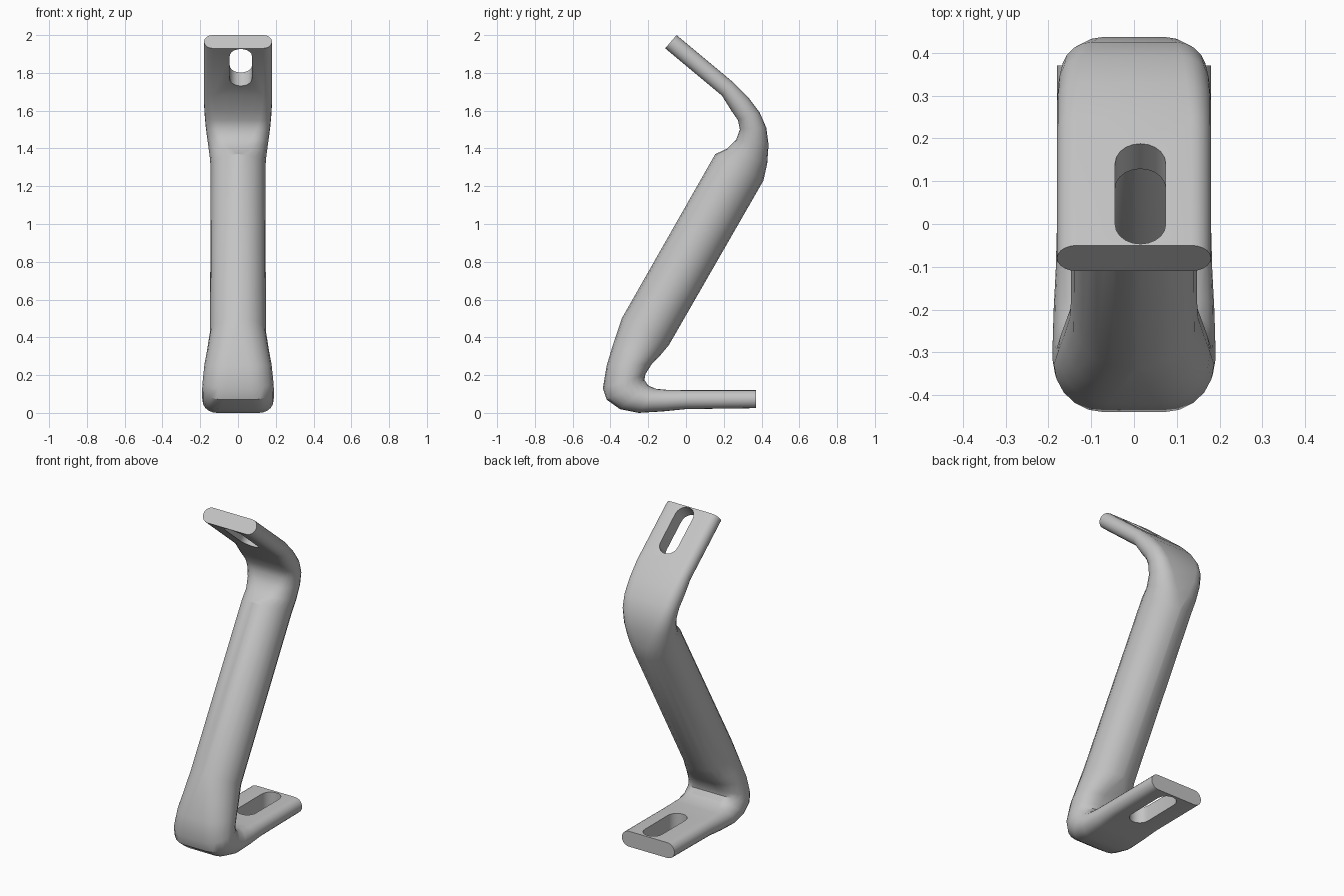
import bpy, bmesh, math
from mathutils import Vector, Matrix

cube = bpy.data.objects.get("Cube")
if cube:
    bpy.data.objects.remove(cube, do_unlink=True)

steel = bpy.data.materials.new("grey_steel")
steel.use_nodes = True
steel.diffuse_color = (0.55, 0.55, 0.55, 1)
steel.node_tree.nodes["Principled BSDF"].inputs["Base Color"].default_value = (0.55, 0.55, 0.55, 1)


def stadium(w, t, n=10):
    """Outline of a flattened tube with half width w and half thickness t."""
    r = min(w, t)
    pts = []
    for side in (1, -1):
        for i in range(n + 1):
            a = math.pi * (i / n - 0.5)
            pts.append((side * (w - r + r * math.cos(a)), side * t * math.sin(a)))
    return pts


def loft(name, rings):
    bm = bmesh.new()
    loops = [[bm.verts.new(p) for p in ring] for ring in rings]
    for a, b in zip(loops, loops[1:]):
        for i in range(len(a)):
            j = (i + 1) % len(a)
            bm.faces.new((a[i], a[j], b[j], b[i]))
    bm.faces.new(loops[0])
    bm.faces.new(loops[-1])
    bmesh.ops.recalc_face_normals(bm, faces=bm.faces)
    mesh = bpy.data.meshes.new(name)
    bm.to_mesh(mesh)
    bm.free()
    mesh.materials.append(steel)
    obj = bpy.data.objects.new(name, mesh)
    bpy.context.collection.objects.link(obj)
    return obj


# Bent tube: lower/front edge (y, z), upper/back edge (y, z), half width
sections = [
    (.37, .025, .37, .12, .18),
    (0, .02, 0, .12, .18),
    (-.12, .008, -.1, .122, .183),
    (-.25, 0, -.16, .128, .188),
    (-.35, .02, -.2, .145, .19),
    (-.42, .07, -.22, .175, .19),
    (-.44, .13, -.215, .205, .187),
    (-.42, .25, -.18, .26, .178),
    (-.39, .35, -.14, .3, .165),
    (-.34, .5, -.09, .36, .148),
    (.155, 1.37, .41, 1.23, .145),
    (.22, 1.4, .43, 1.32, .15),
    (.265, 1.445, .437, 1.42, .16),
    (.285, 1.5, .425, 1.51, .17),
    (.275, 1.55, .39, 1.59, .176),
    (.24, 1.6, .33, 1.67, .18),
    (.19, 1.68, .25, 1.75, .18),
    (-.11, 1.93, -.05, 2, .18),
]
rings = []
for ay, az, by, bz, w in sections:
    a, b = Vector((0, ay, az)), Vector((0, by, bz))
    mid, half = (a + b) / 2, (b - a) / 2
    t = half.length
    rings.append([mid + Vector((x, 0, 0)) + half * (s / t) for x, s in stadium(w, t)])
bracket = loft("bent_tube_bracket", rings)

bpy.context.view_layer.objects.active = bracket
bracket.select_set(True)


# Long bolt slots through both flattened ends
def cut_slot(centre, length, tilt):
    place = Matrix.Translation(centre) @ Matrix.Rotation(tilt, 4, 'X')
    outline = stadium(length / 2, 0.059)
    cutter = loft("slot_cutter", [[place @ Vector((s, l, h)) for l, s in outline] for h in (-.12, .12)])
    cutter.hide_render = True
    mod = bracket.modifiers.new("slot", 'BOOLEAN')
    mod.operation = 'DIFFERENCE'
    mod.solver = 'EXACT'
    mod.object = cutter
    bpy.ops.object.modifier_apply(modifier=mod.name)
    bpy.data.objects.remove(cutter, do_unlink=True)


cut_slot((.015, .183, .07), .345, 0)
cut_slot((.015, .041, 1.864), .305, math.atan2(-.64, .77))

bpy.ops.object.shade_smooth_by_angle(angle=math.radians(30))
